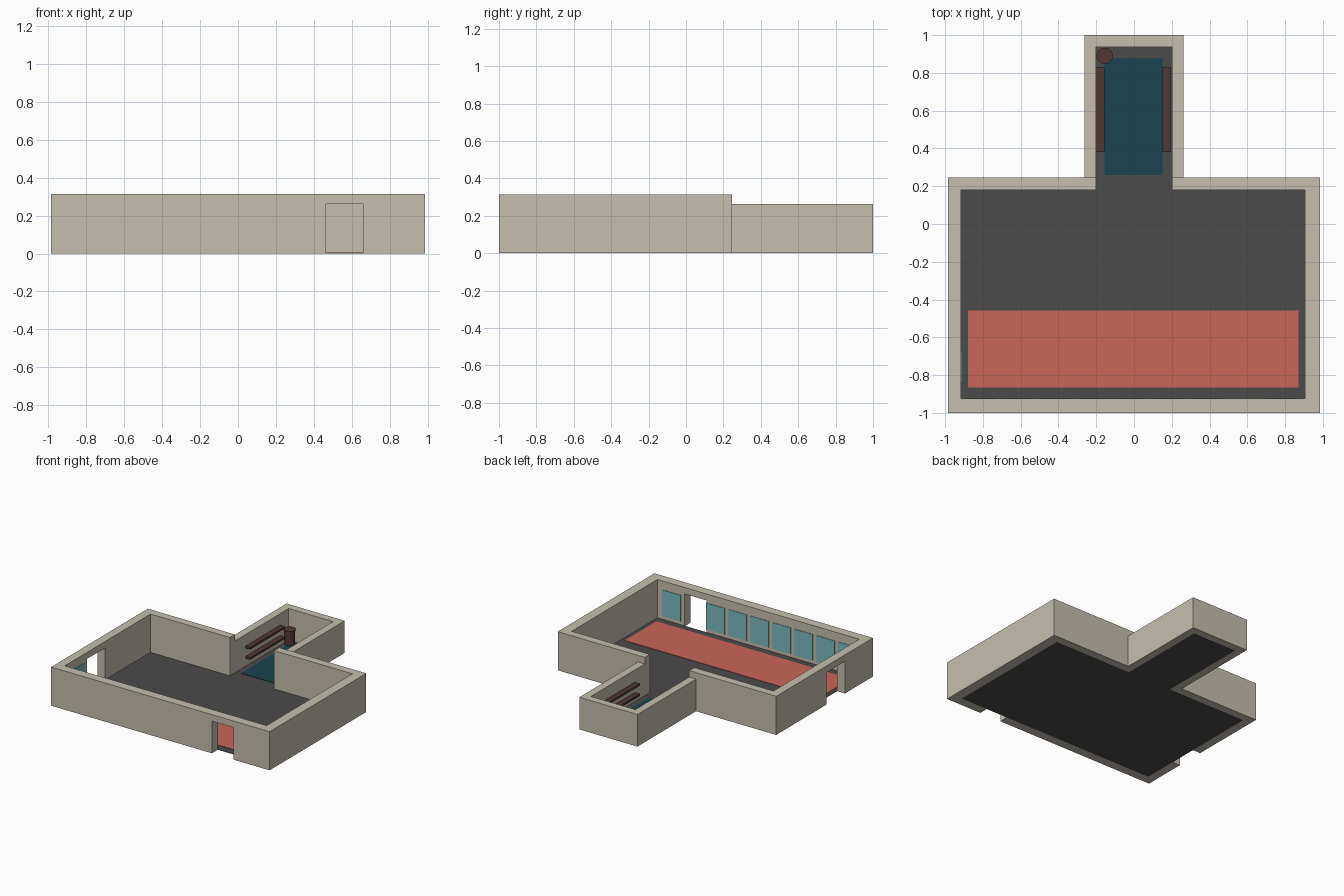
import bpy, bmesh, math

if "Cube" in bpy.data.objects:
    bpy.data.objects.remove(bpy.data.objects["Cube"])


def material(name, rgb):
    m = bpy.data.materials.new(name)
    m.diffuse_color = (*rgb, 1)
    m.use_nodes = True
    m.node_tree.nodes["Principled BSDF"].inputs["Base Color"].default_value = m.diffuse_color
    return m


WALL = material("plaster", (0.56, 0.52, 0.43))
DARK = material("dark_floor", (0.07, 0.07, 0.07))
RED = material("red_mat", (0.60, 0.13, 0.10))
BLUE = material("blue_mat", (0.011, 0.055, 0.08))
WOOD = material("dark_wood", (0.08, 0.04, 0.036))
GLASS = material("glass", (0.20, 0.50, 0.52))


def prism(name, outline, z0, z1, mat):
    """Extrude a flat outline from z0 up to z1."""
    bm = bmesh.new()
    face = bm.faces.new([bm.verts.new((x, y, z0)) for x, y in outline])
    out = bmesh.ops.extrude_face_region(bm, geom=[face])
    top = [g for g in out["geom"] if isinstance(g, bmesh.types.BMVert)]
    bmesh.ops.translate(bm, verts=top, vec=(0, 0, z1 - z0))
    bmesh.ops.recalc_face_normals(bm, faces=bm.faces)
    me = bpy.data.meshes.new(name)
    bm.to_mesh(me)
    bm.free()
    me.materials.append(mat)
    ob = bpy.data.objects.new(name, me)
    bpy.context.collection.objects.link(ob)
    return ob


def box(name, x0, x1, y0, y1, z0, z1, mat):
    return prism(name, [(x0, y0), (x1, y0), (x1, y1), (x0, y1)], z0, z1, mat)


def cut(target, cutter):
    mod = target.modifiers.new("opening", "BOOLEAN")
    mod.operation = "DIFFERENCE"
    mod.solver = "EXACT"
    mod.object = cutter
    bpy.context.view_layer.objects.active = target
    bpy.ops.object.modifier_apply(modifier=mod.name)
    bpy.data.objects.remove(cutter)


# Main hall and annex plan dimensions
OX, OA, IA = 0.985, 0.262, 0.2      # outer hall, outer annex, inner annex
IL, IR = -0.915, 0.905              # inner hall sides
Y0, Y1, YM, YI = -1.0, -0.925, 0.245, 0.18
YE, YEI = 1.0, 0.938

# Hall walls, open at the back toward the annex
hall = prism("hall_walls", [
    (-IA, YM), (-OX, YM), (-OX, Y0), (OX, Y0), (OX, YM), (IA, YM),
    (IA, YI), (IR, YI), (IR, Y1), (IL, Y1), (IL, YI), (-IA, YI)], 0, 0.315, WALL)
cut(hall, box("front_door_cutter", 0.465, 0.66, -1.1, -0.9, -0.1, 0.262, WALL))
cut(hall, box("side_door_cutter", -1.1, -0.9, -0.64, -0.405, -0.1, 0.262, WALL))

# Lower annex walls
prism("annex_walls", [
    (-OA, YM), (-IA, YM), (-IA, YEI), (IA, YEI), (IA, YM), (OA, YM),
    (OA, YE), (-OA, YE)], 0, 0.262, WALL)

# Floor and mats
prism("floor", [
    (IL, Y1), (IR, Y1), (IR, YI), (IA, YI), (IA, YEI), (-IA, YEI),
    (-IA, YI), (IL, YI)], 0, 0.003, DARK)
box("red_floor_mat", -0.88, 0.872, -0.865, -0.457, 0.003, 0.006, RED)
box("blue_floor_mat", -0.155, 0.15, 0.26, 0.88, 0.003, 0.006, BLUE)

# Windows along the inside of the front wall (second bay is the door)
for i in range(9):
    if i != 1:
        cx = 0.777 - 0.1985 * i
        box("front_window", cx - 0.084, cx + 0.084, Y1, Y1 + 0.004, 0.03, 0.243, GLASS)
# Single window beside the side door
box("side_window", IL, IL + 0.004, -0.84, -0.67, 0.03, 0.243, GLASS)

# Two racks on each annex wall
for z in (0.068, 0.152):
    box("left_shelf", -IA, -0.157, 0.38, 0.83, z, z + 0.016, WOOD)
    box("right_shelf", 0.147, 0.192, 0.38, 0.83, z, z + 0.016, WOOD)


# Barrel with a lid in the annex corner
def cylinder(name, r, z0, z1):
    ring = [(-0.155 + r * math.cos(a * math.tau / 24),
             0.89 + r * math.sin(a * math.tau / 24)) for a in range(24)]
    ob = prism(name, ring, z0, z1, WOOD)
    bpy.ops.object.select_all(action="DESELECT")
    ob.select_set(True)
    bpy.context.view_layer.objects.active = ob
    bpy.ops.object.shade_smooth_by_angle()


cylinder("barrel_body", 0.039, 0.003, 0.112)
cylinder("barrel_lid", 0.043, 0.112, 0.124)
